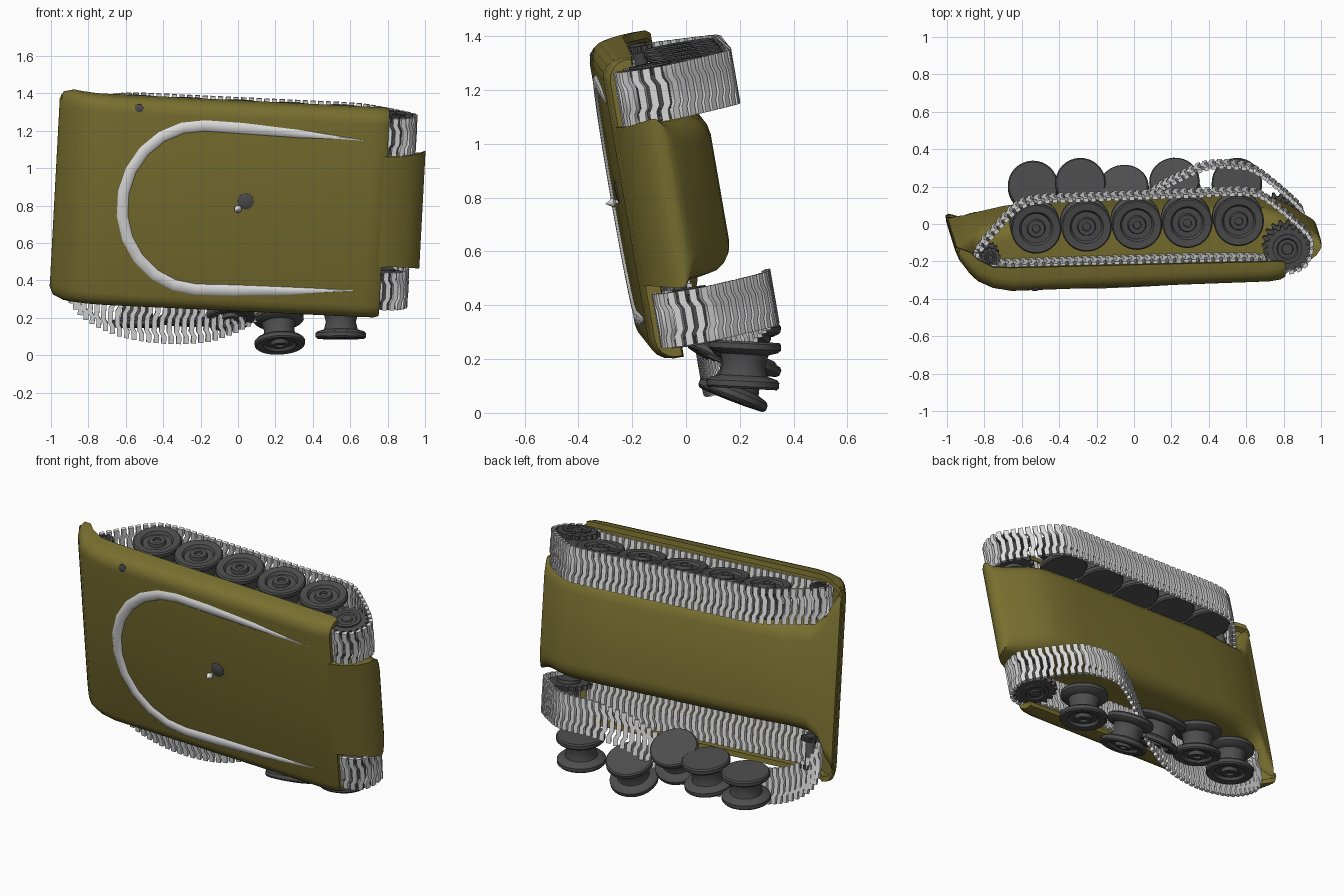
import bpy, bmesh, math
from mathutils import Vector

if "Cube" in bpy.data.objects:
    bpy.data.objects.remove(bpy.data.objects["Cube"])

# local frame of the tipped hull: length, width and depth axes
O = Vector((0, -0.252, 0.80))
L = Vector((0.998, 0.037, -0.047)).normalized()
W = Vector((0.0527, -0.17, 0.984)).normalized()
D = W.cross(L).normalized()


def P(x, w, d):
    return O + L * x + W * w + D * d


def mat(name, c):
    m = bpy.data.materials.new(name)
    m.diffuse_color = (*c, 1)
    m.use_nodes = True
    m.node_tree.nodes["Principled BSDF"].inputs["Base Color"].default_value = m.diffuse_color
    return m


OLIVE = mat("olive_paint", (0.19, 0.158, 0.029))
DARK = mat("dark_steel", (0.075, 0.075, 0.075))
PALE = mat("pale_steel", (0.72, 0.72, 0.72))


def make(name, verts, faces, material, angle=35):
    me = bpy.data.meshes.new(name)
    me.from_pydata([tuple(v) for v in verts], [], faces)
    bm = bmesh.new()
    bm.from_mesh(me)
    bmesh.ops.remove_doubles(bm, verts=bm.verts, dist=1e-5)
    bmesh.ops.recalc_face_normals(bm, faces=bm.faces)
    bm.to_mesh(me)
    bm.free()
    me.materials.append(material)
    me.polygons.foreach_set("use_smooth", [True] * len(me.polygons))
    me.set_sharp_from_angle(angle=math.radians(angle))
    ob = bpy.data.objects.new(name, me)
    bpy.context.collection.objects.link(ob)
    return ob


def loft(name, rings, material, angle=35):
    n = len(rings[0])
    verts = [v for r in rings for v in r]
    faces = [(i * n + j, i * n + (j + 1) % n, (i + 1) * n + (j + 1) % n, (i + 1) * n + j)
             for i in range(len(rings) - 1) for j in range(n)]
    faces += [tuple(range(n)), tuple(range((len(rings) - 1) * n, len(rings) * n))]
    return make(name, verts, faces, material, angle)


def section(x, w, flat, rounded, reach, mid=0, recess=0):
    """Box section whose edge at depth 'rounded' has soft corners; the flat side may be recessed."""
    s = 1 if rounded > flat else -1
    r = min(reach, 0.75 * abs(rounded - flat))
    half = [(w, flat)] + [(w - reach * (1 - math.cos(a)), rounded - s * r * (1 - math.sin(a)))
                          for a in (0, math.pi / 8, math.pi / 4, 3 * math.pi / 8, math.pi / 2)]
    if recess:
        q = flat + s * min(recess, .4 * abs(rounded - flat))
        half = [(w - .035, q), (w - .03, flat)] + half
    return [P(x, mid + a, d) for a, d in half] + [P(x, mid - a, d) for a, d in reversed(half)]


# upper hull with fenders: x, half width, deck depth, skirt depth
deck = [(-.974, .51, .22, .25), (-.955, .55, .175, .25), (-.9, .567, .10, .23), (-.86, .567, .06, .19),
        (-.78, .567, .02, .145), (-.68, .567, 0, .138), (.70, .567, 0, .12), (.76, .567, .008, .118),
        (.785, .56, .022, .112)]
loft("upper_hull", [section(x, w, b, t, .075, -.018, .04) for x, w, t, b in deck], OLIVE)

# lower tub, flaring to full width at the left end
tub = [(-.968, .52, .215, .25), (-.92, .47, .13, .27), (-.88, .37, .09, .29), (-.82, .315, .05, .315),
       (-.68, .30, .03, .345), (-.5, .30, .01, .365), (.5, .30, .01, .365), (.70, .30, .004, .355),
       (.78, .30, .014, .33), (.86, .30, .04, .285), (.92, .305, .07, .245), (.965, .312, .105, .215),
       (.985, .318, .135, .195), (.992, .318, .15, .18)]
loft("lower_tub", [section(x, w, t, b, .10) for x, w, t, b in tub], OLIVE)

# horseshoe rail on the deck, tapering to points
rail = [(.66, .385), (.3, .405), (0, .42)]
rail += [(-.2 - .42 * math.sin(a), -.02 + .445 * math.cos(a)) for a in
         [math.pi * i / 11 for i in range(12)]]
rail += [(0, -.46), (.3, -.45), (.64, -.43)]
rings = []
for i, (x, w) in enumerate(rail):
    a, b = rail[max(i - 1, 0)], rail[min(i + 1, len(rail) - 1)]
    t = Vector((b[0] - a[0], b[1] - a[1])).normalized()
    h = .034 * min(1, max(.02, (.68 - x) / .5))
    rings.append([P(x + t.y * h * k, w - t.x * h * k, d) for k, d in
                  ((-1, .004), (-.55, -.010 * h / .034), (.55, -.010 * h / .034), (1, .004))])
loft("deck_rail", rings, PALE, 50)


def basis(axis):
    axis = Vector(axis).normalized()
    u = (L - axis * L.dot(axis)).normalized()
    return axis, u, axis.cross(u)


def lathe(name, profile, centre, axis, material, n=32):
    a, u, v = basis(axis)
    rings = [[centre + a * h + (u * math.cos(t) + v * math.sin(t)) * max(r, .0005)
              for t in [2 * math.pi * i / n for i in range(n)]] for r, h in profile]
    return loft(name, rings, material, 30)


def gear(name, centre, axis, ro, ri, teeth, h0, h1):
    a, u, v = basis(axis)
    pts = []
    for i in range(teeth * 4):
        t = 2 * math.pi * i / (teeth * 4)
        r = ro if i % 4 < 2 else ri
        pts.append((u * math.cos(t) + v * math.sin(t)) * r)
    return loft(name, [[centre + a * h + p for p in pts] for h in (h0, h1)], DARK)


# deck fittings
lathe("deck_knob", [(.045, .01), (.043, -.002), (.03, -.007), (0, -.009)], P(.04, .025, 0), D, DARK, 16)
lathe("deck_pin", [(.008, .01), (.008, -.012), (.02, -.02), (0, -.05)], P(0, -.015, 0), D, PALE, 12)
lathe("deck_cap", [(.027, .03), (.027, .004), (.018, -.002), (0, -.004)], P(-.555, .495, .004), D, DARK, 16)

# road wheels: double discs on a hub
WHEEL = [(0, -.088), (.128, -.088), (.135, -.08), (.135, -.06), (.125, -.05), (.09, -.04), (.08, 0),
         (.09, .04), (.125, .05), (.135, .06), (.135, .08), (.128, .088), (.09, .084), (.08, .068),
         (.05, .068), (.045, .088), (.022, .088), (.02, .075), (0, .075)]
for i, x in enumerate((-.54, -.27, 0, .27, .545)):
    lathe(f"road_wheel_upper_{i}", WHEEL, P(x, .408, .335), W, DARK)
loose = [((.55, .215, .178), (0, -.05, -1)), ((.22, .20, .132), (.05, -.36, -.93)),
         ((-.05, .16, .265), (.08, -.45, -.87)), ((-.29, .21, .255), (-.05, -.12, -1)),
         ((-.54, .20, .24), (0, -.05, -1))]
for i, (c, ax) in enumerate(loose):
    lathe(f"road_wheel_loose_{i}", WHEEL, Vector(c), ax, DARK)

UP, LOW = .402, -.435
# sprockets and idlers on both sides
for side, s, mid in (("upper", 1, UP), ("lower", -1, LOW)):
    for part, x, d, r, teeth in (("sprocket", .80, .178, .128, 18), ("idler", -.79, .19, .055, 12)):
        c = P(x, mid, d)
        ax = W * s
        for k, (h0, h1) in enumerate(((-.08, -.055), (.075, .10))):
            gear(f"{part}_gear_{side}_{k}", c, ax, r, r * .84, teeth, h0, h1)
        lathe(f"{part}_hub_{side}", [(0, -.10), (r * .5, -.10), (r * .5, .09), (r * .62, .102), (r * .62, .11),
                                    (r * .45, .11), (r * .4, .103), (r * .25, .103), (r * .22, .112), (0, .112)],
              c, ax, DARK, 24)


def smooth_path(pts, sub=8):
    out, n = [], len(pts)
    for i in range(n):
        a, b, c, d = (pts[(i + k) % n] for k in (-1, 0, 1, 2))
        for j in range(sub):
            t = j / sub
            out.append(.5 * (2 * b + (c - a) * t + (2 * a - 5 * b + 4 * c - d) * t * t
                             + (3 * b - a - 3 * c + d) * t ** 3))
    return out


def track(name, pts, count):
    path = smooth_path([P(*p) for p in pts])
    path.append(path[0])
    dist = [0]
    for a, b in zip(path, path[1:]):
        dist.append(dist[-1] + (b - a).length)
    step = dist[-1] / count
    zig = [(-.102, -.003), (-.062, -.003), (-.04, .011), (.035, .011), (.06, -.003), (.102, -.003)]
    verts, faces, k = [], [], 0
    for i in range(count):
        s = i * step
        while dist[k + 1] < s:
            k += 1
        f = (s - dist[k]) / (dist[k + 1] - dist[k])
        c = path[k].lerp(path[k + 1], f)
        t = path[k + 1] - path[k]
        t = (t - W * t.dot(W)).normalized()
        n = W.cross(t)
        # one wavy link plate
        base, m, h = len(verts), len(zig), step * .33
        for w, o in zig:
            for e, q in ((-h, -.010), (h, -.010), (h, .010), (-h, .010)):
                verts.append(c + W * w + t * (o + e) + n * q)
        for j in range(m - 1):
            for e in range(4):
                p, q = base + j * 4, base + j * 4 + 4
                faces.append((p + e, p + (e + 1) % 4, q + (e + 1) % 4, q + e))
        faces.append(tuple(range(base, base + 4)))
        faces.append(tuple(range(base + m * 4 - 4, base + m * 4)))
    make(name, verts, faces, PALE, 40)


# shared top run, then a tight lower run and a slack sagging one
top = [(-.86, .20), (-.83, .155), (-.76, .138), (-.4, .135), (0, .132), (.5, .125), (.68, .108), (.76, .06),
       (.83, .052), (.90, .09), (.93, .18), (.90, .26), (.70, .44), (.58, .48)]
tight = [(.3, .482), (0, .482), (-.3, .482), (-.52, .479), (-.64, .44), (-.78, .30)]
track("track_upper", [(x, UP, d) for x, d in top + tight], 96)
slack = [(.42, -.44, .48), (.25, -.50, .40), (.1, -.60, .31), (-.1, -.68, .24), (-.35, -.70, .21),
         (-.6, -.67, .215), (-.78, -.59, .225), (-.86, -.50, .225)]
track("track_lower", [(x, LOW, d) for x, d in top] + slack, 102)
